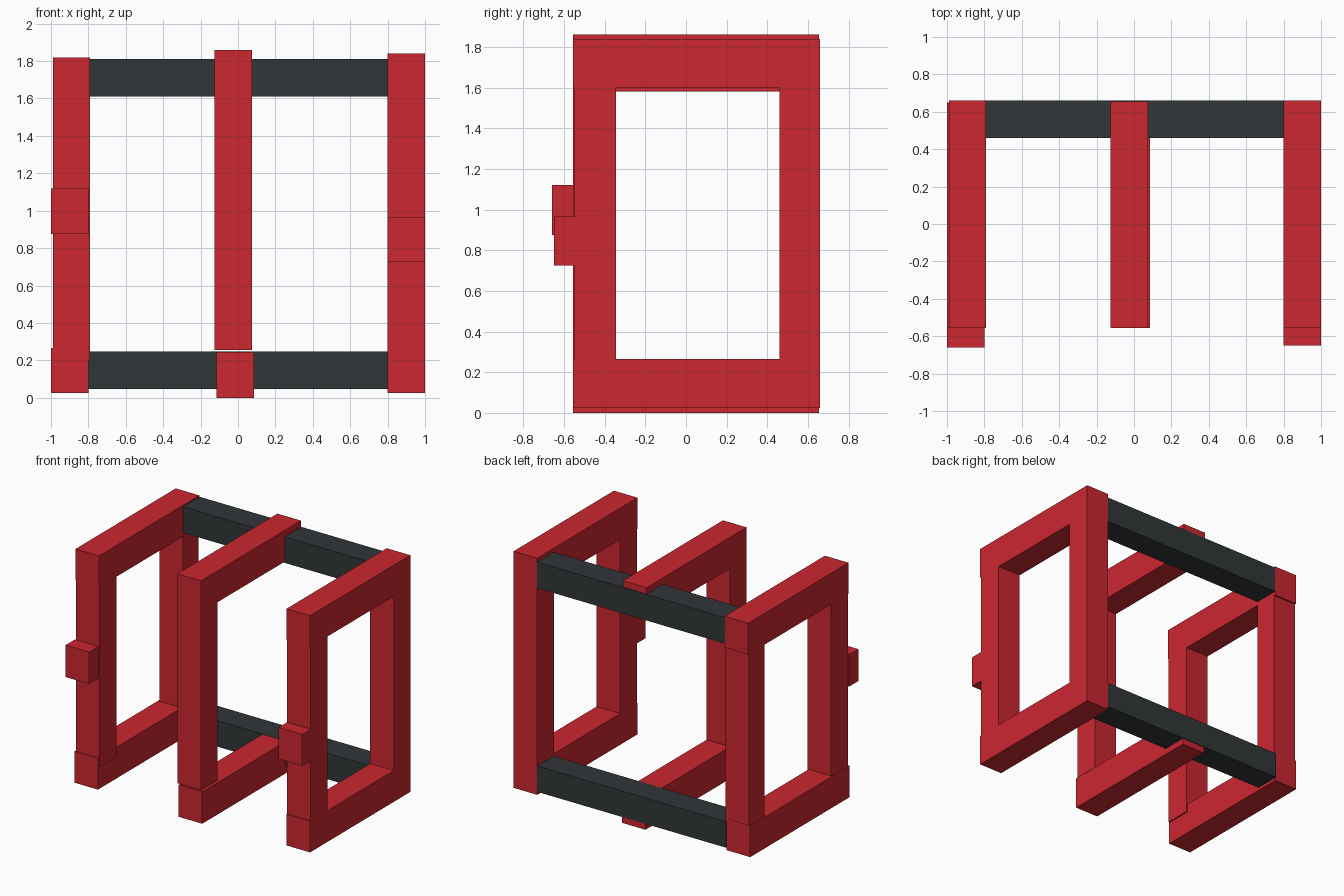
import bpy

if "Cube" in bpy.data.objects:
    bpy.data.objects.remove(bpy.data.objects["Cube"])


def material(name, rgb):
    m = bpy.data.materials.new(name)
    m.diffuse_color = (*rgb, 1)
    m.use_nodes = True
    m.node_tree.nodes["Principled BSDF"].inputs["Base Color"].default_value = m.diffuse_color
    return m


RED = material("red", (0.60, 0.02, 0.03))
DARK = material("charcoal", (0.03, 0.037, 0.04))


def box(name, x, y, z, mat=RED):
    """Box from (min, max) ranges on each axis."""
    bpy.ops.mesh.primitive_cube_add(
        size=1, location=[(a + b) / 2 for a, b in (x, y, z)])
    o = bpy.context.object
    o.name = name
    o.scale = [b - a for a, b in (x, y, z)]
    bpy.ops.object.transform_apply(location=False, rotation=False, scale=True)
    o.data.materials.append(mat)


# Left frame: posts and top beam sit slightly inward of the bottom beam
xl, xo = (-0.99, -0.79), (-1.0, -0.80)
box("left_top_beam", xl, (-0.555, 0.66), (1.58, 1.82))
box("left_bottom_beam", xo, (-0.555, 0.65), (0.025, 0.265))
box("left_front_post", xl, (-0.548, -0.345), (0.20, 1.58))
box("left_back_post", xl, (0.46, 0.648), (0.20, 1.58))
box("left_knob", xo, (-0.66, -0.548), (0.875, 1.12))

# Right frame: full-height back post
xr = (0.80, 1.0)
box("right_back_post", xr, (0.46, 0.66), (0.025, 1.84))
box("right_top_beam", xr, (-0.555, 0.46), (1.60, 1.84))
box("right_bottom_beam", xr, (-0.555, 0.46), (0.025, 0.265))
box("right_front_post", xr, (-0.548, -0.345), (0.265, 1.60))
box("right_knob", xr, (-0.65, -0.548), (0.725, 0.967))

# Middle frame: open at the back, small gap under the front post
xm = (-0.125, 0.075)
box("middle_front_post", xm, (-0.555, -0.355), (0.255, 1.86))
box("middle_top_beam", xm, (-0.355, 0.655), (1.62, 1.86))
box("middle_bottom_beam", (-0.115, 0.085), (-0.555, 0.655), (0.0, 0.245))

# Dark rails joining the frames at the back
for name, z in (("upper_rail", (1.61, 1.81)), ("lower_rail", (0.048, 0.247))):
    box(name, (-0.80, 0.80), (0.46, 0.66), z, DARK)
